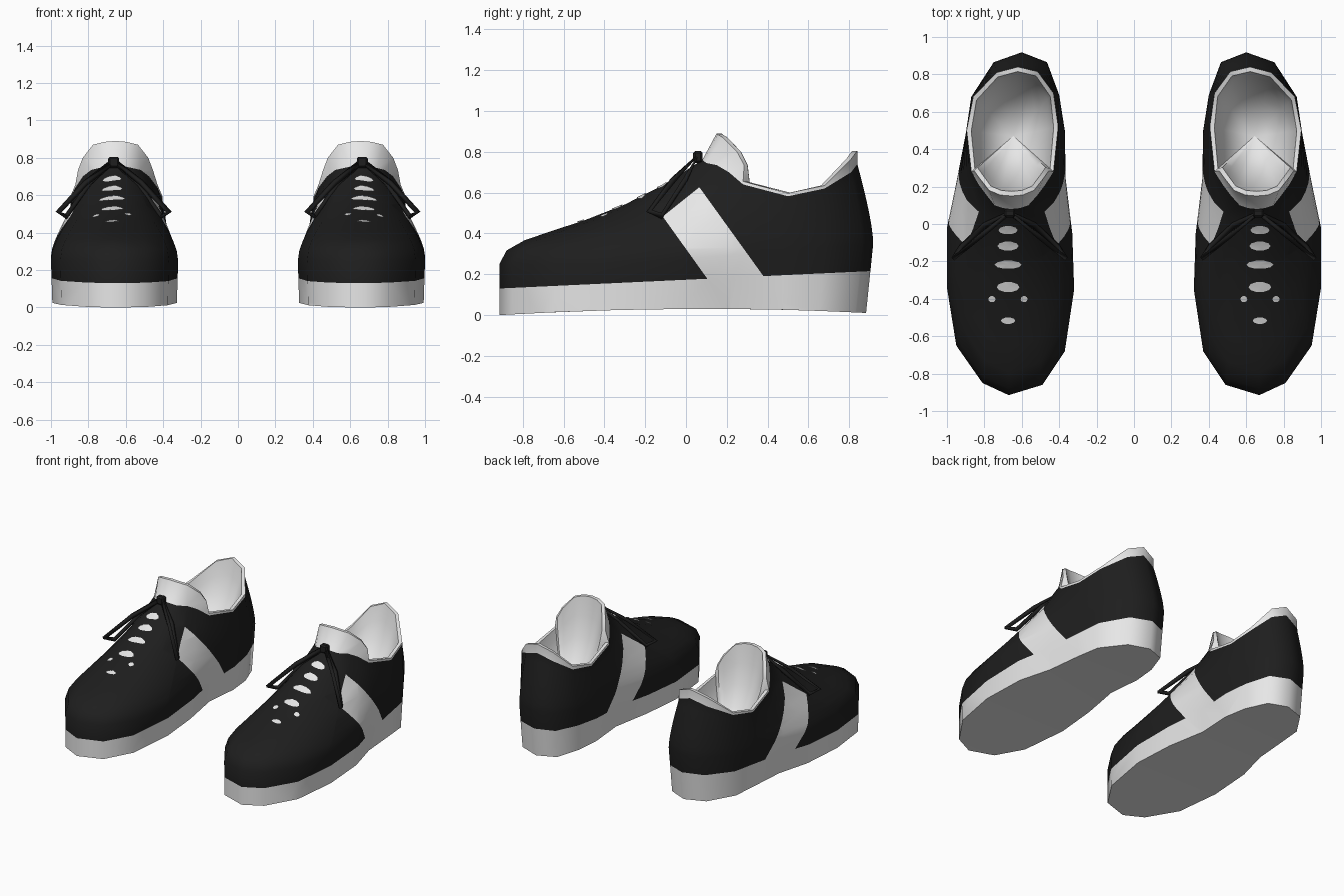
import bpy, bmesh, math
from mathutils import Vector
from mathutils.bvhtree import BVHTree

cube = bpy.data.objects.get("Cube")
if cube:
    bpy.data.objects.remove(cube)


def material(name, value):
    mat = bpy.data.materials.new(name)
    color = (value, value, value, 1)
    mat.diffuse_color = color
    mat.use_nodes = True
    bsdf = mat.node_tree.nodes["Principled BSDF"]
    bsdf.inputs["Base Color"].default_value = color
    bsdf.inputs["Roughness"].default_value = 0.8
    return mat


BLACK = material("black leather", 0.013)
WHITE = material("off white", 0.84)


def finish(obj, mats, angle=None):
    """Assign materials, smooth, and mirror to make the pair."""
    for mat in mats:
        obj.data.materials.append(mat)
    if angle:
        bpy.ops.object.select_all(action='DESELECT')
        obj.select_set(True)
        bpy.context.view_layer.objects.active = obj
        bpy.ops.object.shade_smooth_by_angle(angle=math.radians(angle))
    obj.modifiers.new("pair", 'MIRROR').use_mirror_merge = False


def add_mesh(name, bm, mats, angle=None):
    mesh = bpy.data.meshes.new(name)
    bm.to_mesh(mesh)
    obj = bpy.data.objects.new(name, mesh)
    bpy.context.collection.objects.link(obj)
    finish(obj, mats, angle)


def clamp(v):
    return max(0.0, min(1.0, v))


# Footprint, from the toe round the outer side to the heel and back
outline = [(.67, -.915), (.81, -.85), (.95, -.65), (1, -.34), (1, -.02), (.95, .22),
           (.9, .48), (.87, .68), (.75, .865), (.6, .918), (.465, .865), (.4, .69),
           (.37, .5), (.365, .24), (.33, -.05), (.32, -.35), (.37, -.68), (.49, -.86)]
# Collar edge with one point for each footprint point
collar = [(.66, .08, .76), (.7, .085, .755), (.745, .1, .745), (.785, .15, .735),
          (.83, .21, .7), (.87, .28, .655), (.895, .5, .597), (.86, .68, .635),
          (.735, .81, .765), (.62, .84, .805), (.515, .815, .765), (.43, .7, .64),
          (.405, .52, .597), (.43, .28, .655), (.475, .21, .7), (.52, .15, .735),
          (.565, .1, .745), (.61, .085, .755)]
# Top edge of the tongue, from its middle out to the wing tip
tongue = [(0, .15, .89), (.06, .155, .885), (.12, .18, .87), (.175, .25, .8),
          (.2, .285, .735)]
LEVELS = (0, .15, .3, .45, .6, .75, .88, 1)
BOWL = ((.93, .25), (.8, .52), (.58, .78), (.3, .94))
PIT = Vector((.645, .47, .35))


def column(i):
    """Points from the sole up the outside, over the rim and down inside."""
    x, y = outline[i]
    rim = Vector(collar[i])
    k = clamp((y + .91) / .9)
    # sole edge, tucked in at the waist and heel
    tuck = .02 + .11 * math.exp(-((y - .2) / .25) ** 2)
    bottom = Vector((x + (.65 - x) * tuck, y - .035 * clamp((y - .4) * 2.5),
                     .03 * (1 - (y - .1) ** 2)))
    # outside wall of the upper
    start = Vector((x, y, .25 + .1 * clamp((y + .3) / 1.2)))
    step = min(i, len(outline) - i)
    if step < len(tongue):
        end = rim
        tx, ty, tz = tongue[step]
        rim = Vector((.655 + math.copysign(tx, rim.x - .655), ty, tz))
    else:
        end = rim - Vector((0, 0, .015 + .05 * clamp((rim.y - .68) * 8)))
    span = end - start
    belly = .24 + .26 * k + .1 * clamp(2 * y)
    lean = .46 + .12 * k * clamp(1 - 3 * y)
    c1 = start + Vector((span.x * .02, span.y * .02, span.z * (.35 - .13 * k)))
    c2 = start + Vector((span.x * lean, span.y * lean, span.z * belly))
    pts = [bottom]
    for t in LEVELS:
        s = 1 - t
        pts.append(start * s ** 3 + c1 * 3 * s * s * t + c2 * 3 * s * t * t + end * t ** 3)
    # rim thickness and rounded lining
    inward = (PIT - rim)
    inward.z = 0
    inner = rim + inward.normalized() * .025
    pts += [rim, inner]
    for scale, depth in BOWL:
        p = PIT.lerp(inner, scale)
        p.z = inner.z + (PIT.z - inner.z) * depth
        pts.append(p)
    return pts


# Shoe body: sole, upper, rim, tongue and lining in one closed shell
bm = bmesh.new()
cols = [[bm.verts.new(p) for p in column(i)] for i in range(len(outline))]
outer_rows = len(LEVELS)
pit = bm.verts.new(PIT)
for i, col in enumerate(cols):
    nxt = cols[(i + 1) % len(cols)]
    for r in range(len(col) - 1):
        face = bm.faces.new((col[r], nxt[r], nxt[r + 1], col[r + 1]))
        face.material_index = 0 if r < outer_rows else 1
    bm.faces.new((col[-1], nxt[-1], pit)).material_index = 1
# underside in strips across the foot, so the arch stays curved
for i in range(len(cols) // 2):
    strip = dict.fromkeys(cols[j][0] for j in (i, i + 1, -i - 1, -i))
    bm.faces.new(list(strip)).material_index = 1
bmesh.ops.recalc_face_normals(bm, faces=bm.faces)

# Colour borders as (y, z) lines: sole top, stripe front, stripe back, stripe top
SOLE = ((-.91, .13), (.88, .214))
FRONT = ((.11, .17), (-.105, .47))
BACK = ((.38, .19), (.07, .62))
TOP = ((-.105, .49), (.07, .63))


def above(p, line):
    """Signed side of a border line, positive on its left."""
    (ay, az), (by, bz) = line
    return (by - ay) * (p.z - az) - (bz - az) * (p.y - ay)


for (ay, az), (by, bz) in (SOLE, FRONT, BACK, TOP):
    faces = [f for f in bm.faces if f.material_index == 0]
    geom = faces + list({e for f in faces for e in f.edges}) + \
        list({v for f in faces for v in f.verts})
    bmesh.ops.bisect_plane(bm, geom=geom, dist=1e-5, plane_co=(0, ay, az),
                           plane_no=(0, az - bz, by - ay))
for f in bm.faces:
    p = f.calc_center_median()
    stripe = above(p, FRONT) < 0 and above(p, BACK) > 0 and above(p, TOP) < 0
    if above(p, SOLE) < 0 or stripe:
        f.material_index = 1
surface = BVHTree.FromBMesh(bm)
add_mesh("shoe_body", bm, (BLACK, WHITE), 60)
bm.free()

# Pale gaps between the lace rows, laid on the upper
bm = bmesh.new()
gaps = [(0, -.03, .1, .045), (0, -.115, .11, .05), (0, -.215, .14, .045), (0, -.335, .12, .055),
        (0, -.515, .075, .035), (.085, -.4, .037, .034), (-.085, -.4, .037, .034)]


def on_surface(x, y):
    hit = surface.ray_cast(Vector((x, y, 2)), Vector((0, 0, -1)))
    return bm.verts.new(hit[0] + hit[1] * .006)


for dx, y, w, d in gaps:
    x = .673 + dx
    mid = on_surface(x, y)
    angles = [math.tau * k / 10 for k in range(10)]
    ring = [on_surface(x + w / 2 * math.cos(a), y + d / 2 * math.sin(a)) for a in angles]
    for k, v in enumerate(ring):
        bm.faces.new((mid, v, ring[(k + 1) % len(ring)]))
add_mesh("lace_gaps", bm, (WHITE,), 50)
bm.free()

# Bow knot
bm = bmesh.new()
bmesh.ops.create_cube(bm, size=1)
bmesh.ops.scale(bm, vec=(.06, .045, .06), verts=bm.verts)
bmesh.ops.bevel(bm, geom=bm.edges[:], offset=.01, segments=1, affect='EDGES')
bmesh.ops.translate(bm, vec=(.665, .058, .775), verts=bm.verts)
add_mesh("lace_knot", bm, (BLACK,))
bm.free()

# Bow loops hanging on either side of the knot
loop = [(0, .06, .785), (.15, -.06, .665), (.295, -.18, .51), (.255, -.12, .485),
        (.13, -.005, .66)]
for name, side in (("outer", 1), ("inner", -1)):
    curve = bpy.data.curves.new(name + "_lace_loop", 'CURVE')
    curve.dimensions = '3D'
    curve.bevel_depth = .016
    curve.bevel_resolution = 0
    spline = curve.splines.new('POLY')
    spline.points.add(len(loop) - 1)
    for point, (x, y, z) in zip(spline.points, loop):
        point.co = (.665 + side * x, y, z, 1)
    spline.use_cyclic_u = True
    obj = bpy.data.objects.new(name + "_lace_loop", curve)
    bpy.context.collection.objects.link(obj)
    finish(obj, (BLACK,))
